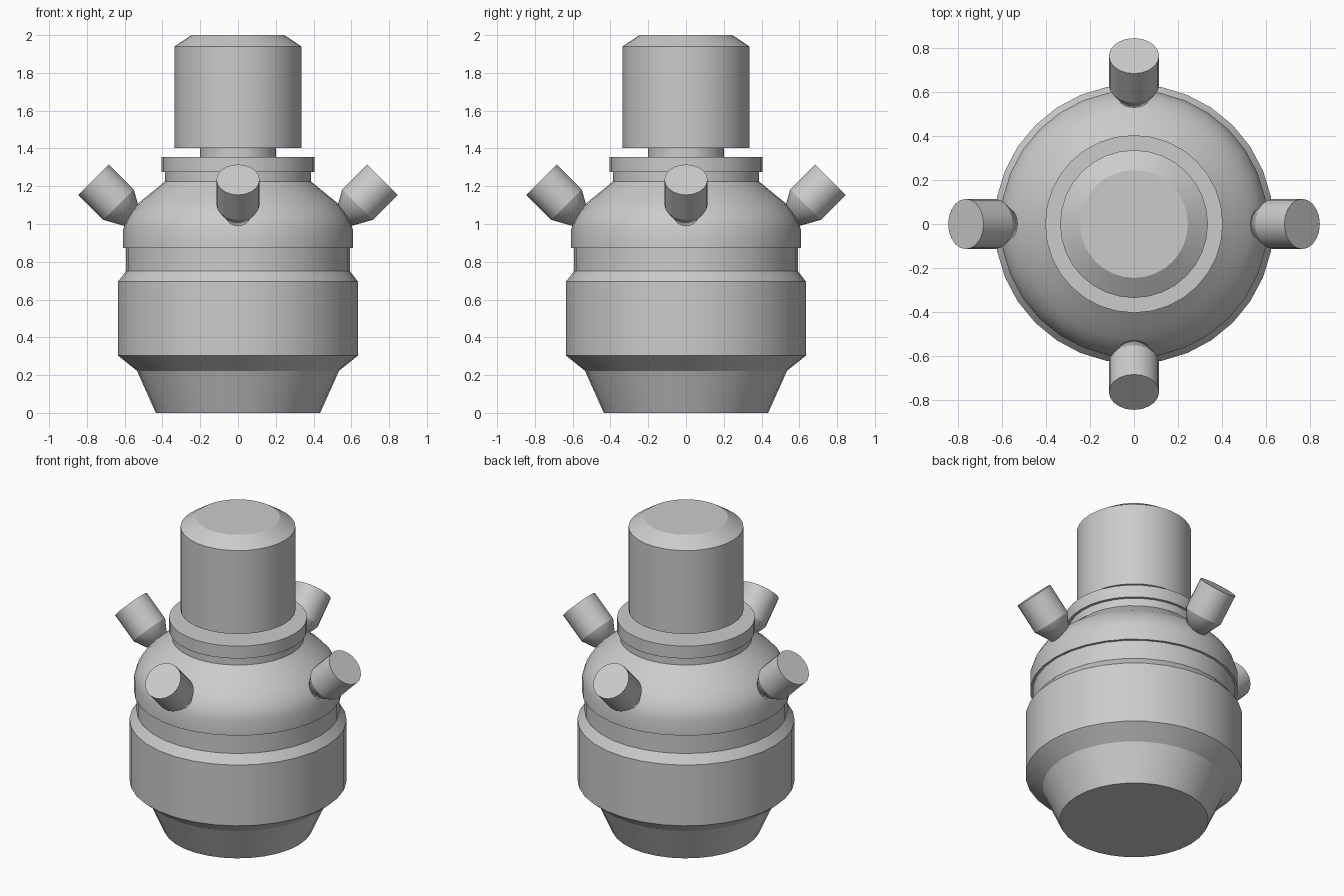
import bpy, bmesh, math
from mathutils import Matrix, Vector

if "Cube" in bpy.data.objects:
    bpy.data.objects.remove(bpy.data.objects["Cube"])


def lathe(name, profile, sides=32, matrix=Matrix()):
    """Revolve (radius, height) points around z; zero radii close the ends."""
    bm = bmesh.new()
    rings = []
    for r, z in profile:
        count = 1 if r == 0 else sides
        rings.append([bm.verts.new((r * math.cos(i * math.tau / sides),
                                    r * math.sin(i * math.tau / sides), z))
                      for i in range(count)])
    for a, b in zip(rings, rings[1:]):
        for i in range(sides):
            j = (i + 1) % sides
            if len(a) == 1:
                bm.faces.new((a[0], b[j], b[i]))
            elif len(b) == 1:
                bm.faces.new((a[i], a[j], b[0]))
            else:
                bm.faces.new((a[i], a[j], b[j], b[i]))
    # Flat end caps
    if len(rings[0]) > 1:
        bm.faces.new(rings[0][::-1])
    if len(rings[-1]) > 1:
        bm.faces.new(rings[-1])
    bm.transform(matrix)
    bmesh.ops.recalc_face_normals(bm, faces=bm.faces)
    mesh = bpy.data.meshes.new(name)
    bm.to_mesh(mesh)
    bm.free()
    obj = bpy.data.objects.new(name, mesh)
    bpy.context.collection.objects.link(obj)
    bpy.ops.object.select_all(action='DESELECT')
    obj.select_set(True)
    bpy.context.view_layer.objects.active = obj
    bpy.ops.object.shade_smooth_by_angle(angle=math.radians(25))
    return obj


# Body: tapered foot, wide drum, waist, shoulder dome, collar, stem and cap
lathe("body", [
    (0.435, 0), (0.535, 0.223), (0.635, 0.303), (0.635, 0.695),
    (0.593, 0.75), (0.593, 0.872),
    (0.608, 0.872), (0.608, 0.972), (0.593, 1.02), (0.567, 1.065),
    (0.525, 1.112), (0.46, 1.165), (0.387, 1.225),
    (0.387, 1.275), (0.404, 1.275), (0.404, 1.355),
    (0.2, 1.355), (0.2, 1.402),
    (0.336, 1.402), (0.336, 1.94), (0.245, 2.0),
])

# Four angled nozzles, pointed at the root and tilted outward 45 degrees
apex = Vector((0.488, 0, 0.958))
tilt = Matrix.Translation(apex) @ Matrix.Rotation(math.radians(45), 4, 'Y')
for k, side in enumerate(("right", "back", "left", "front")):
    turn = Matrix.Rotation(k * math.pi / 2, 4, 'Z')
    lathe("nozzle_" + side, [(0, 0), (0.114, 0.204), (0.114, 0.391)],
          sides=20, matrix=turn @ tilt)
